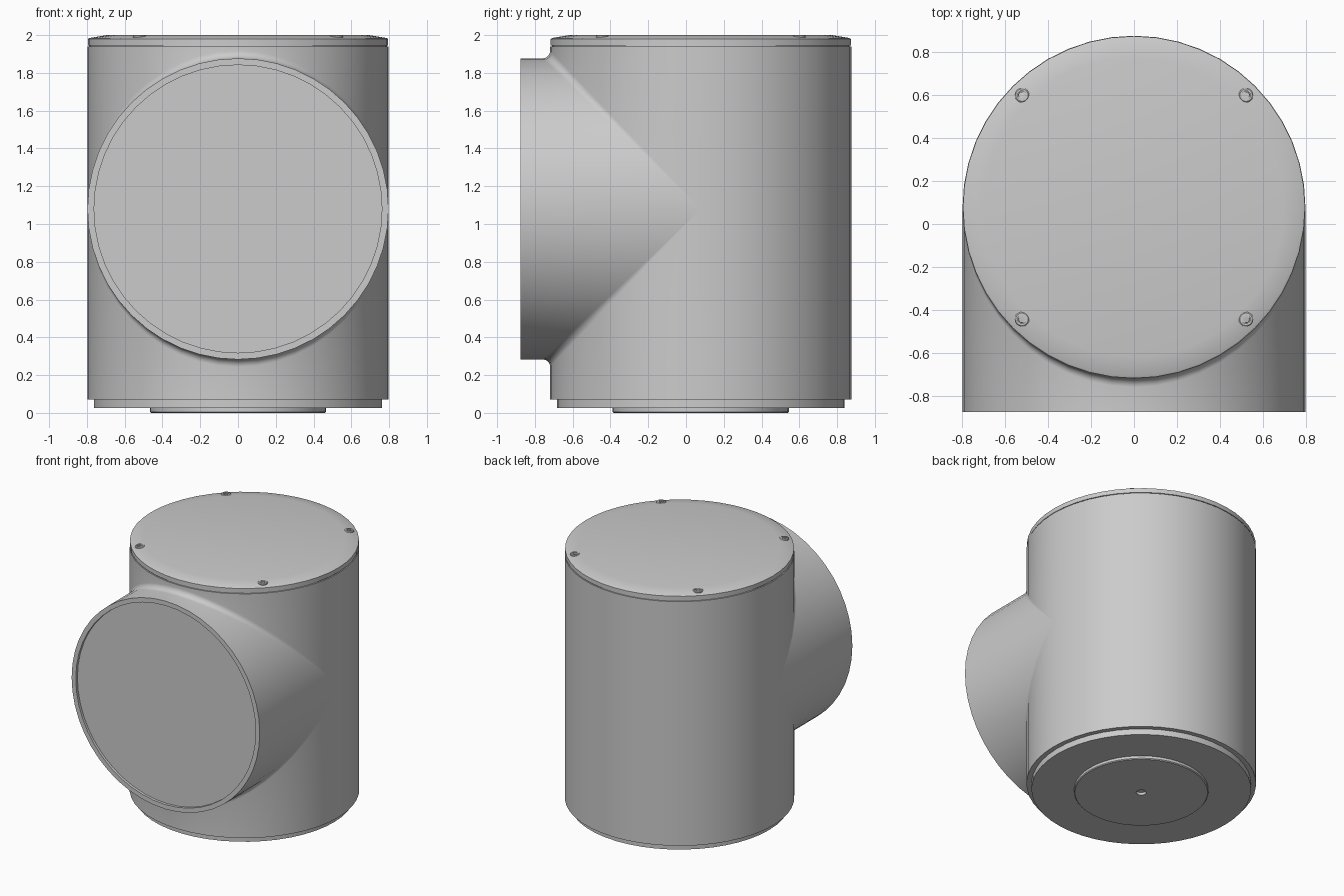
import bpy, bmesh
from math import pi, sin, cos
from mathutils import Vector

if "Cube" in bpy.data.objects:
    bpy.data.objects.remove(bpy.data.objects["Cube"])

R, FIL = 0.797, 0.04          # pipe radius, junction fillet radius
YC, ZC = 0.078, 1.08          # vertical axis y, branch axis z
Z0, Z1, YF = 0.07, 1.94, -0.875
SEG = 48


def finish(bm, name, loc=(0, 0, 0), rot=(0, 0, 0)):
    me = bpy.data.meshes.new(name)
    bm.to_mesh(me)
    bm.free()
    ob = bpy.data.objects.new(name, me)
    bpy.context.collection.objects.link(ob)
    ob.location, ob.rotation_euler = loc, rot
    bpy.ops.object.select_all(action='DESELECT')
    ob.select_set(True)
    bpy.context.view_layer.objects.active = ob
    bpy.ops.object.shade_smooth_by_angle(angle=0.5)
    return ob


def skin(bm, rows):
    """Quads between successive rows of points."""
    vs = [[bm.verts.new(p) for p in row] for row in rows]
    for a, b in zip(vs, vs[1:]):
        for i in range(len(a) - 1):
            bm.faces.new((a[i], b[i], b[i + 1], a[i + 1]))


def lathe(name, profile, loc, rot=(0, 0, 0), seg=SEG):
    """Revolve (radius, z) points; profile runs bottom to top for outward faces."""
    bm = bmesh.new()
    rows = [[(r * cos(2 * pi * k / seg), r * sin(2 * pi * k / seg), z) for r, z in profile]
            for k in range(seg + 1)]
    skin(bm, rows)
    bmesh.ops.remove_doubles(bm, verts=bm.verts, dist=1e-5)
    return finish(bm, name, loc, rot)


# Tee body: front half blends into the branch, back half is plain
bm = bmesh.new()
half = SEG // 2
for s in (1, -1):
    rows = []
    for k in range(half + 1):
        t = pi * k / half
        c, d = cos(t), sin(t)
        centre = Vector(((R + FIL) * c, -(R + FIL) * d, ZC + s * (R + FIL) * d))
        n_branch, n_pipe = Vector((c, 0, s * d)), Vector((c, -d, 0))
        arc = [centre - FIL * n_branch.lerp(n_pipe, i / 5).normalized() for i in range(6)]
        rows.append([Vector((R * c, YF - YC, ZC + s * R * d))] + arc +
                    [Vector((R * c, -R * d, Z1 if s > 0 else Z0))])
    skin(bm, rows)
skin(bm, [[(R * cos(pi * k / half), R * sin(pi * k / half), z) for z in (Z0, ZC, Z1)]
          for k in range(half + 1)])
bmesh.ops.remove_doubles(bm, verts=bm.verts, dist=1e-5)
bmesh.ops.recalc_face_normals(bm, faces=bm.faces)
finish(bm, "tee_body", (0, YC, 0))

# Bottom plug with raised disc and centre hole
lathe("bottom_plug", [(0, 0.02), (0.035, 0.02), (0.035, 0), (0.46, 0), (0.466, 0.006),
                      (0.466, 0.025), (0.762, 0.025), (0.762, Z0), (R, Z0)], (0, YC, 0))

# Top lid with sloped rim
lathe("top_lid", [(R, Z1), (0.788, Z1), (0.788, 1.946), (0.795, 1.946), (0.795, 1.98),
                  (0.785, 1.985), (0.695, 2.0), (0, 2.0)], (0, YC, 0))

# Slightly recessed front cover inside the branch rim
lathe("front_cover", [(R, 0), (0.762, 0), (0.762, -0.02), (0, -0.02)],
      (0, YF, ZC), (pi / 2, 0, 0))

# Lid screws with hex sockets
for i, (sx, sy) in enumerate([(1, 1), (1, -1), (-1, 1), (-1, -1)]):
    pos = (sx * 0.521, YC + sy * 0.521, 0)
    lathe(f"screw_head_{i}", [(0.034, 1.982), (0.034, 1.996), (0.029, 2.0), (0.02, 2.0),
                              (0.02, 1.99), (0, 1.99)], pos, seg=18)
    lathe(f"screw_socket_{i}", [(0.02, 1.991), (0.02, 1.999), (0.015, 1.999), (0.015, 1.991)],
          pos, seg=6)
